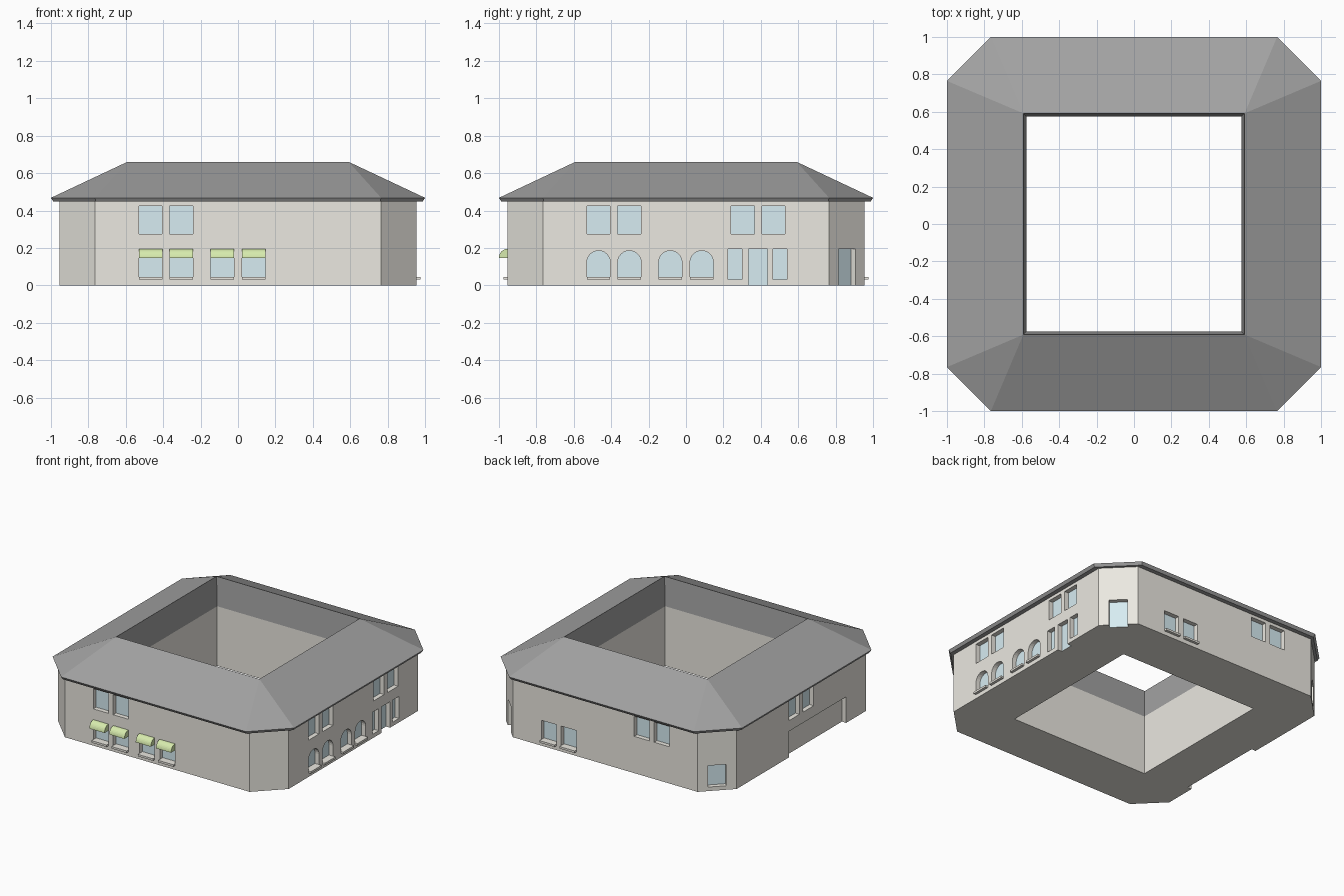
import bpy, bmesh
from math import cos, sin, pi, radians, sqrt
from mathutils import Matrix

if "Cube" in bpy.data.objects:
    bpy.data.objects.remove(bpy.data.objects["Cube"])

DEPTH = 0.035                     # window recess
SIDE, CHAMFER = 0.955, 1.72 / sqrt(2)   # wall distance from the centre


def material(name, rgb):
    m = bpy.data.materials.new(name)
    m.diffuse_color = (*rgb, 1)
    m.use_nodes = True
    m.node_tree.nodes["Principled BSDF"].inputs["Base Color"].default_value = m.diffuse_color
    return m


WALL = material("plaster", (0.83, 0.81, 0.75))
ROOF = material("slate", (0.36, 0.36, 0.36))
GLASS = material("glass", (0.68, 0.84, 0.89))
GREEN = material("awning_cloth", (0.68, 0.83, 0.42))


def finish(bm, name, mat, fix=True):
    if fix:
        bmesh.ops.recalc_face_normals(bm, faces=bm.faces)
    me = bpy.data.meshes.new(name)
    bm.to_mesh(me)
    bm.free()
    ob = bpy.data.objects.new(name, me)
    bpy.context.collection.objects.link(ob)
    if mat:
        me.materials.append(mat)
    return ob


def ring(name, profile, mat):
    """Closed loft of chamfered squares (half size, chamfer start, z)."""
    bm = bmesh.new()
    loops = []
    for r, c, z in profile:
        pts = [(c, -r), (r, -c), (r, c), (c, r), (-c, r), (-r, c), (-r, -c), (-c, -r)]
        loops.append([bm.verts.new((x, y, z)) for x, y in pts])
    for k, a in enumerate(loops):
        b = loops[(k + 1) % len(loops)]
        for i in range(8):
            j = (i + 1) % 8
            bm.faces.new((a[i], a[j], b[j], b[i]))
    bmesh.ops.remove_doubles(bm, verts=bm.verts, dist=1e-5)
    return finish(bm, name, mat)


def put(bm, angle, pts):
    m = Matrix.Rotation(radians(angle), 4, 'Z')
    vs = [bm.verts.new(p) for p in pts]
    bmesh.ops.transform(bm, matrix=m, verts=vs)
    return vs


def prism(bm, a, b):
    """Solid between two matching vertex loops."""
    bm.faces.new(a)
    bm.faces.new(b[::-1])
    n = len(a)
    for i in range(n):
        bm.faces.new((a[i], b[i], b[(i + 1) % n], a[(i + 1) % n]))


def outline(u, w, z0, z1, arched):
    h = w / 2
    pts = [(u - h, z0), (u + h, z0)]
    if arched:
        return pts + [(u + h * cos(pi * i / 12), z1 - h + h * sin(pi * i / 12)) for i in range(13)]
    return pts + [(u + h, z1), (u - h, z1)]


cut, glass, sills, awnings = (bmesh.new() for _ in range(4))


def opening(angle, u, w, z0, z1, dist=SIDE, arched=False, glazed=True, sill=False, awning=False):
    shape = outline(u, w, z0, z1, arched)
    deep = outline(u, w, z0 if z0 > 0 else -0.05, z1, arched)
    prism(cut, put(cut, angle, [(x, -dist - 0.05, z) for x, z in deep]),
          put(cut, angle, [(x, -dist + DEPTH, z) for x, z in deep]))
    if glazed:
        glass.faces.new(put(glass, angle, [(x, -dist + DEPTH - 0.001, z) for x, z in shape]))
    if sill:
        s = outline(u, w, z0, z0 + 0.015, False)
        prism(sills, put(sills, angle, [(x, -dist - 0.02, z) for x, z in s]),
              put(sills, angle, [(x, -dist + DEPTH, z) for x, z in s]))
    if awning:
        arc = [(-dist, 0.145)] + [(-dist - 0.046 * cos(pi * i / 16), 0.145 + 0.05 * sin(pi * i / 16))
                                  for i in range(9)]
        prism(awnings, *[put(awnings, angle, [(u + s * w / 2, y, z) for y, z in arc]) for s in (-1, 1)])


# window layout: 0 front, 90 right, 180 back, 270 left
W, A, B, C = 0.125, 0.4675, 0.3025, 0.084
for angle, us in ((0, (-A, -B)), (90, (-A, -B, B, A)), (180, (B, A)), (270, (-C, C))):
    for u in us:
        opening(angle, u, W, 0.275, 0.425)
for u in (-A, -B, -C, C):
    opening(0, u, W, 0.03, 0.19, sill=True, awning=True)
    opening(90, u, W, 0.03, 0.185, arched=True, sill=True)
for u in (-A, -B):
    opening(180, u, W, 0.03, 0.19, sill=True)

# right side entrance with two side lights
opening(90, 0.385, 0.1, 0, 0.195)
for u in (0.2625, 0.5025):
    opening(90, u, 0.075, 0.03, 0.195)

# corner door, corner window, wide blind bay on the left
opening(135, 0, 0.127, 0, 0.195, dist=CHAMFER)
opening(225, 0, W, 0.03, 0.19, dist=CHAMFER)
opening(270, 0.1925, 0.675, 0, 0.195, glazed=False)

# walls around the courtyard, with recesses cut in
walls = ring("walls", [(0.955, 0.765, 0), (0.955, 0.765, 0.447),
                       (0.575, 0.575, 0.447), (0.575, 0.575, 0)], WALL)
cutter = finish(cut, "recess_cutter", None)
cutter.hide_render = True
mod = walls.modifiers.new("recesses", 'BOOLEAN')
mod.operation, mod.solver, mod.object = 'DIFFERENCE', 'EXACT', cutter
bpy.context.view_layer.objects.active = walls
bpy.ops.object.modifier_apply(modifier=mod.name)
bpy.data.objects.remove(cutter)

# hipped roof ring with eaves
ring("roof", [(0.987, 0.76, 0.447), (1, 0.765, 0.468), (0.592, 0.592, 0.66),
              (0.575, 0.575, 0.447)], ROOF)

finish(glass, "window_glass", GLASS, fix=False)
finish(sills, "window_sills", WALL)
finish(awnings, "awnings", GREEN)
